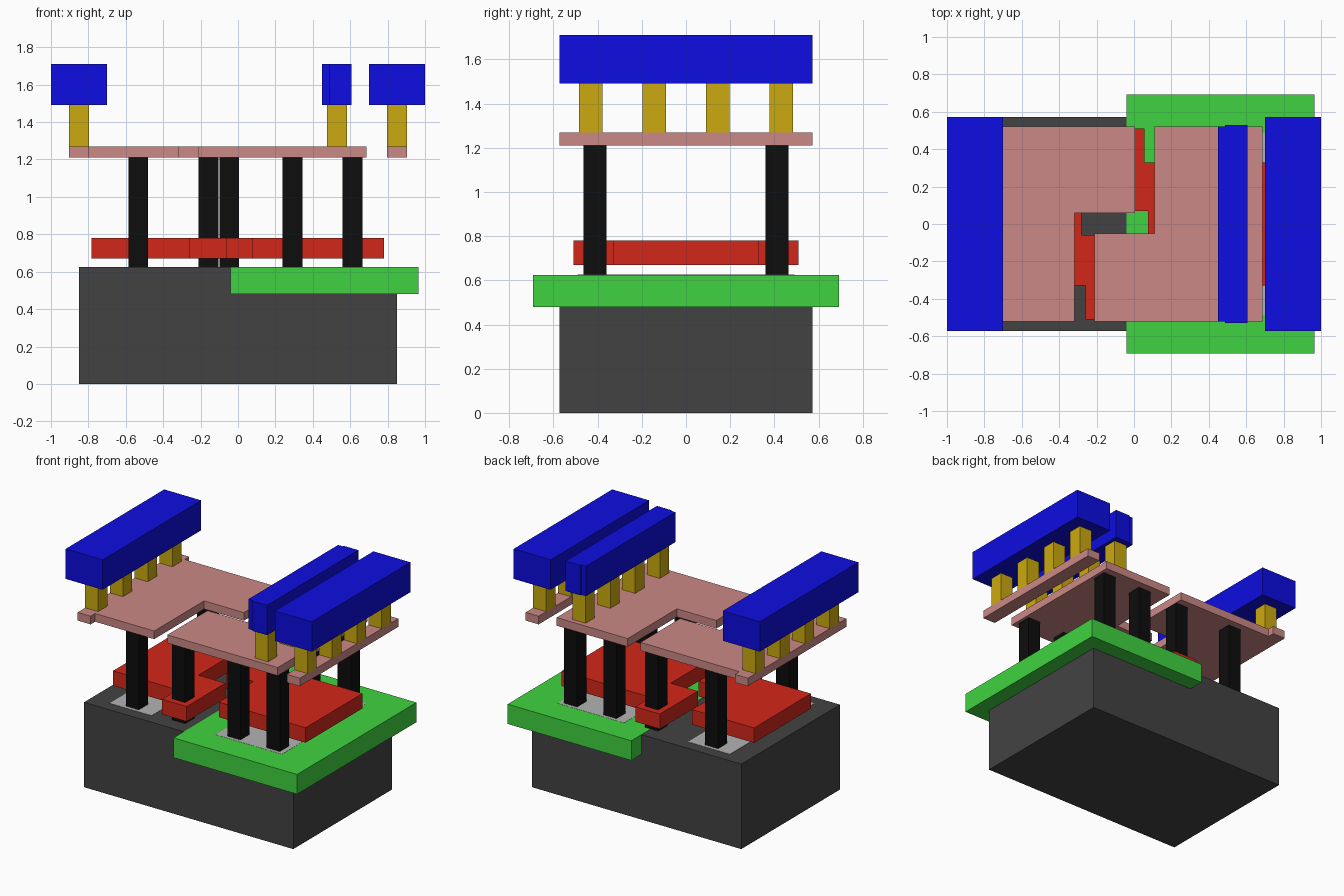
import bpy, bmesh

if "Cube" in bpy.data.objects:
    bpy.data.objects.remove(bpy.data.objects["Cube"])

W = 0.572  # half depth of the cell


def material(name, rgb):
    m = bpy.data.materials.new(name)
    m.diffuse_color = (*rgb, 1)
    m.use_nodes = True
    m.node_tree.nodes["Principled BSDF"].inputs["Base Color"].default_value = m.diffuse_color
    return m


DARK = material("substrate_dark", (0.055, 0.055, 0.055))
GREEN = material("well_green", (0.05, 0.65, 0.05))
LIGHT = material("diffusion_grey", (0.45, 0.45, 0.45))
RED = material("gate_red", (0.65, 0.02, 0.01))
BLACK = material("contact_black", (0.004, 0.004, 0.004))
PINK = material("interconnect_pink", (0.6, 0.25, 0.24))
YELLOW = material("via_yellow", (0.6, 0.4, 0.005))
BLUE = material("metal_blue", (0.004, 0.004, 0.75))


def plate(name, outline, z0, z1, mat):
    """Extrude a flat outline from z0 up to z1."""
    bm = bmesh.new()
    face = bm.faces.new([bm.verts.new((x, y, z0)) for x, y in outline])
    ext = bmesh.ops.extrude_face_region(bm, geom=[face])
    top = [v for v in ext["geom"] if isinstance(v, bmesh.types.BMVert)]
    bmesh.ops.translate(bm, verts=top, vec=(0, 0, z1 - z0))
    bmesh.ops.recalc_face_normals(bm, faces=bm.faces)
    mesh = bpy.data.meshes.new(name)
    bm.to_mesh(mesh)
    bm.free()
    mesh.materials.append(mat)
    ob = bpy.data.objects.new(name, mesh)
    bpy.context.collection.objects.link(ob)
    return ob


def box(name, x0, x1, y0, y1, z0, z1, mat):
    return plate(name, [(x0, y0), (x1, y0), (x1, y1), (x0, y1)], z0, z1, mat)


# Base block, well and diffusion areas (tops staggered a hair to avoid flicker)
box("substrate", -0.85, 0.85, -W, W, 0, 0.624, DARK)
box("well", -0.04, 0.965, -0.692, 0.692, 0.48, 0.625, GREEN)
box("diffusion_left", -0.70, -0.36, -0.49, 0.49, 0.55, 0.626, LIGHT)
box("diffusion_right", 0.16, 0.70, -0.49, 0.49, 0.55, 0.626, LIGHT)

# Gate plates with their contact tabs
plate("gate_left", [(-0.784, -0.33), (-0.784, 0.33), (-0.28, 0.33), (-0.28, -0.06),
                    (-0.06, -0.06), (-0.06, -0.51), (-0.26, -0.51), (-0.26, -0.33)],
      0.67, 0.78, RED)
plate("gate_right", [(0.78, -0.33), (0.78, 0.33), (0.055, 0.33), (0.055, 0.51),
                     (-0.145, 0.51), (-0.145, 0.07), (0.075, 0.07), (0.075, -0.33)],
      0.67, 0.78, RED)

# Contact pillars
for side, tab_x in ((-1, -0.157), (1, -0.047)):
    for x in (-0.533, tab_x, 0.292, 0.612):
        y = side * 0.412
        box("contact_pillar", x - 0.053, x + 0.053, y - 0.053, y + 0.053, 0.625, 1.21, BLACK)

# Local interconnect plates
plate("interconnect_left", [(-0.903, -W), (-0.797, -W), (-0.797, -0.52), (-0.317, -0.52),
                            (-0.317, 0.06), (0.005, 0.06), (0.005, 0.52), (-0.797, 0.52),
                            (-0.797, W), (-0.903, W)], 1.21, 1.27, PINK)
plate("interconnect_right", [(-0.21, -0.52), (0.687, -0.52), (0.687, 0.52), (0.11, 0.52),
                             (0.11, -0.052), (-0.21, -0.052)], 1.21, 1.27, PINK)
box("interconnect_rail", 0.797, 0.903, -W, W, 1.21, 1.27, PINK)

# Vias under each metal bar
for x in (-0.85, 0.53, 0.85):
    for y in (-0.431, -0.144, 0.144, 0.431):
        box("via", x - 0.053, x + 0.053, y - 0.053, y + 0.053, 1.27, 1.49, YELLOW)

# Metal rails and the stepped inner bar
box("metal_rail_left", -1, -0.70, -W, W, 1.49, 1.71, BLUE)
box("metal_rail_right", 0.70, 1, -W, W, 1.49, 1.71, BLUE)
plate("metal_bar_inner", [(0.45, -0.52), (0.487, -0.52), (0.487, -0.53), (0.608, -0.53),
                          (0.608, 0.53), (0.487, 0.53), (0.487, 0.52), (0.45, 0.52)],
      1.49, 1.71, BLUE)
